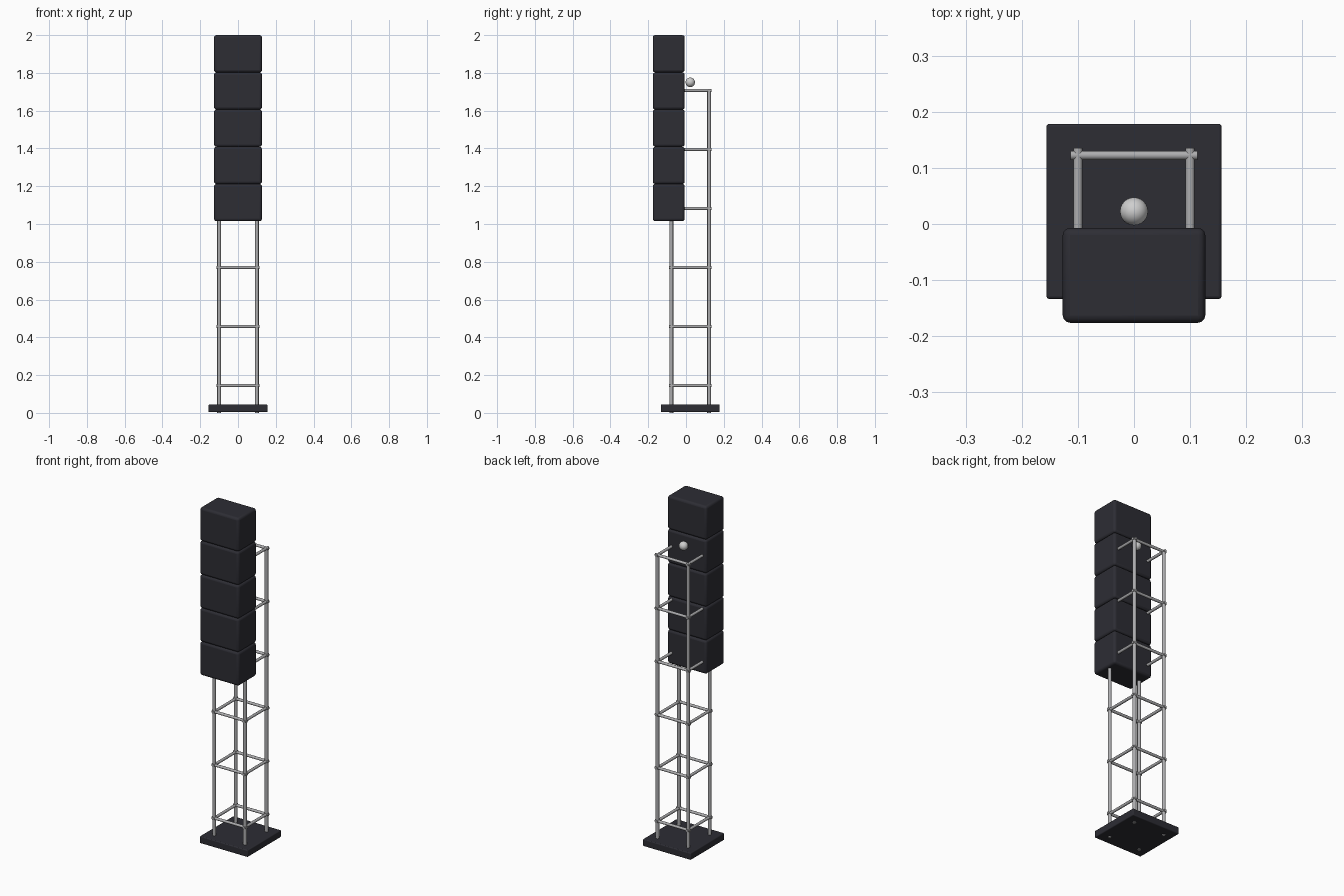
import bpy

cube = bpy.data.objects.get("Cube")
if cube:
    bpy.data.objects.remove(cube, do_unlink=True)


def material(name, rgb, metallic=0.0):
    mat = bpy.data.materials.new(name)
    mat.use_nodes = True
    mat.diffuse_color = (*rgb, 1)
    shader = mat.node_tree.nodes["Principled BSDF"]
    shader.inputs["Base Color"].default_value = (*rgb, 1)
    return mat


BLACK = material("dark charcoal", (0.026, 0.026, 0.034))
STEEL = material("steel grey", (0.42, 0.42, 0.43))
PALE = material("pale grey", (0.62, 0.62, 0.62))


def finish(name, mat):
    obj = bpy.context.object
    obj.name = name
    obj.data.materials.append(mat)
    bpy.ops.object.shade_smooth_by_angle()
    return obj


def rounded_box(name, low, high, bevel, mat):
    bpy.ops.mesh.primitive_cube_add(
        size=1, location=[(a + b) / 2 for a, b in zip(low, high)])
    bpy.context.object.scale = [b - a for a, b in zip(low, high)]
    bpy.ops.object.transform_apply(location=False, rotation=False, scale=True)
    obj = finish(name, mat)
    mod = obj.modifiers.new("rounded edges", "BEVEL")
    mod.width = bevel
    mod.segments = 3


def tube(name, centre, radius, length, axis):
    turn = {"x": (0, 1.570796, 0), "y": (1.570796, 0, 0), "z": (0, 0, 0)}[axis]
    bpy.ops.mesh.primitive_cylinder_add(
        vertices=16, radius=radius, depth=length, location=centre, rotation=turn)
    finish(name, STEEL)


MID_Y = 0.0225      # centre of the truss and base
HALF = 0.1          # half spacing of the posts
TOP = 1.71

# Base plate
rounded_box("base_plate", (-0.156, MID_Y - 0.156, 0.004),
            (0.156, MID_Y + 0.156, 0.045), 0.005, BLACK)

# Four posts, reaching just through the base
for sx in (-1, 1):
    for sy, place in ((-1, "front"), (1, "back")):
        side = "left" if sx > 0 else "right"
        tube(f"{place}_{side}_post", (sx * HALF, MID_Y + sy * HALF, TOP / 2),
             0.01, TOP, "z")

# Square rings of rungs up the truss
for level in range(6):
    z = 0.145 + level * 0.3125
    for s in (-1, 1):
        tube(f"cross_rung_{level}", (0, MID_Y + s * HALF, z), 0.008, 0.226, "x")
        tube(f"side_rung_{level}", (s * HALF, MID_Y, z), 0.008, 0.226, "y")

# Stack of five speaker cabinets
PITCH = 0.197
for i in range(5):
    z = 1.015 + i * PITCH
    rounded_box(f"speaker_cabinet_{i}", (-0.127, -0.176, z),
                (0.127, -0.007, z + PITCH), 0.013, BLACK)

# Ball above the truss
bpy.ops.mesh.primitive_uv_sphere_add(
    segments=24, ring_count=16, radius=0.025, location=(0, MID_Y, 1.75))
finish("top_ball", PALE)
